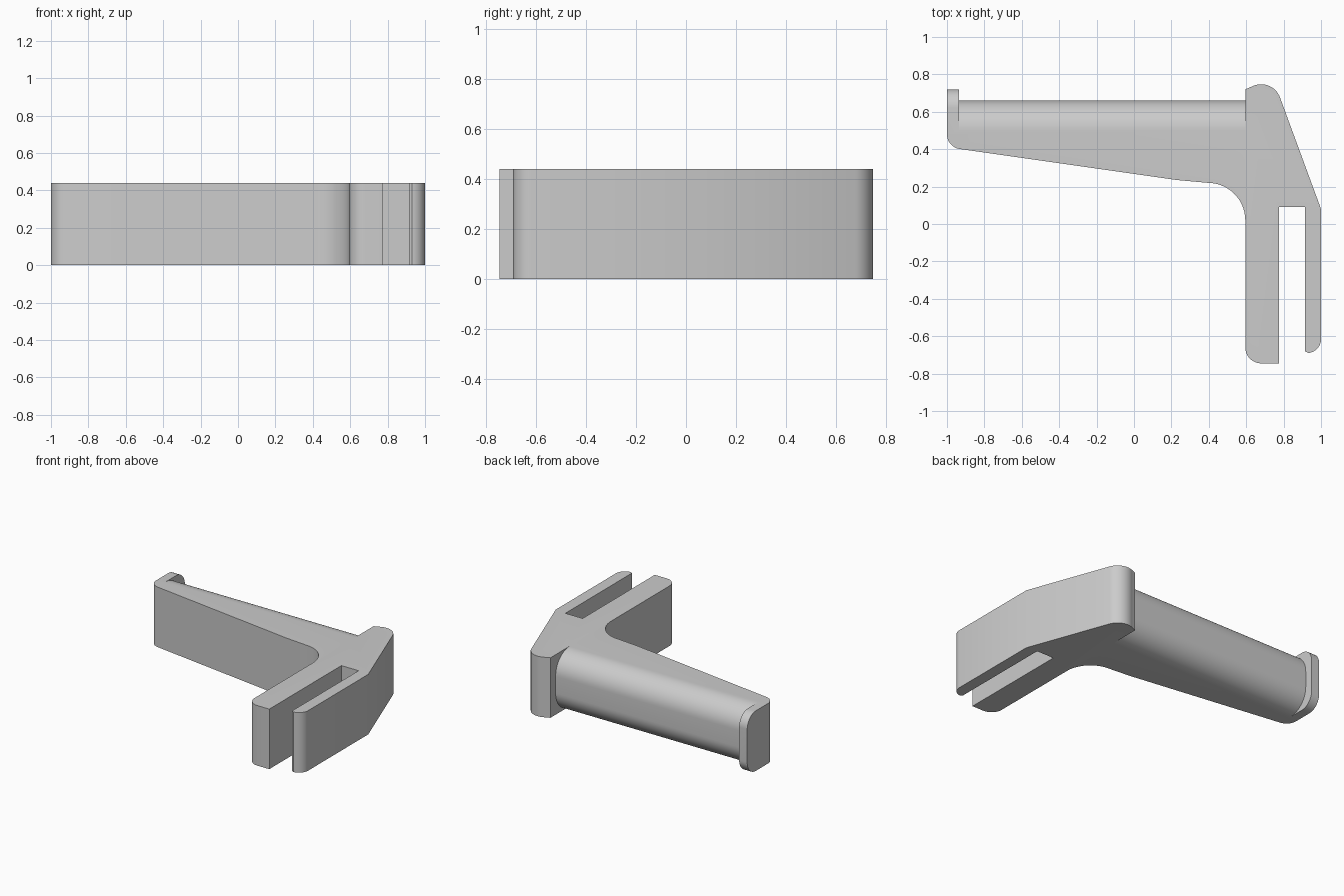
import bpy, bmesh, math
from mathutils import Vector

cube = bpy.data.objects.get("Cube")
if cube:
    bpy.data.objects.remove(cube, do_unlink=True)

HEIGHT = 0.44


def arc(cx, cy, r, start, end, steps=14):
    angles = [math.radians(start + (end - start) * i / steps) for i in range(steps + 1)]
    return [(cx + r * math.cos(a), cy + r * math.sin(a)) for a in angles]


def extrude(name, points, direction):
    """Solid made by sweeping a closed 3D profile along a direction."""
    bm = bmesh.new()
    face = bm.faces.new([bm.verts.new(p) for p in points])
    swept = bmesh.ops.extrude_face_region(bm, geom=[face])["geom"]
    bmesh.ops.translate(bm, vec=Vector(direction),
                        verts=[v for v in swept if isinstance(v, bmesh.types.BMVert)])
    bmesh.ops.recalc_face_normals(bm, faces=bm.faces)
    mesh = bpy.data.meshes.new(name)
    bm.to_mesh(mesh)
    bm.free()
    obj = bpy.data.objects.new(name, mesh)
    bpy.context.collection.objects.link(obj)
    return obj


def round_back(target, x0, x1, back, r):
    """Trim the target to a given back plane with rounded upper and lower edges."""
    inner = back - r
    profile = arc(inner, HEIGHT - r, r, 90, 0) + arc(inner, r, r, 0, -90)
    profile += [(inner, -0.1), (0.9, -0.1), (0.9, HEIGHT + 0.1), (inner, HEIGHT + 0.1)]
    cutter = extrude("edge_cutter", [(x0, y, z) for y, z in profile], (x1 - x0, 0, 0))
    cutter.hide_render = True
    mod = target.modifiers.new("round", "BOOLEAN")
    mod.operation = "DIFFERENCE"
    mod.solver = "EXACT"
    mod.object = cutter
    bpy.context.view_layer.objects.active = target
    bpy.ops.object.modifier_apply(modifier=mod.name)
    bpy.data.objects.remove(cutter, do_unlink=True)


# Plan outline: arm, inside fillet, thick prong, slot, thin prong, sloped head
outline = [(-1, 0.72)]
outline += arc(-0.92, 0.48, 0.08, 180, 262)
outline += [(0.23, 0.235)]
outline += arc(0.395, 0.02, 0.2, 90, 0)
outline += arc(0.68, -0.66, 0.085, 180, 270)
outline += [(0.775, -0.745), (0.775, 0.09), (0.915, 0.09), (0.915, -0.68)]
outline += arc(0.925, -0.615, 0.075, -85, 0)
outline += [(1, 0.08)]
outline += arc(0.68, 0.64, 0.107, 20, 110)
outline += [(0.595, 0.72)]
bracket = extrude("hook_bracket", [(x, y, 0) for x, y in outline], (0, 0, HEIGHT))

# Rounded resting bar between head and end lip, then the lip corners
round_back(bracket, -0.935, 0.595, 0.66, 0.16)
round_back(bracket, -1.1, -0.9, 0.72, 0.1)

# Single grey material
grey = bpy.data.materials.new("light_grey")
grey.use_nodes = True
colour = (0.6, 0.6, 0.6, 1)
grey.diffuse_color = colour
grey.node_tree.nodes["Principled BSDF"].inputs["Base Color"].default_value = colour
bracket.data.materials.clear()
bracket.data.materials.append(grey)

bpy.ops.object.select_all(action="DESELECT")
bracket.select_set(True)
bpy.context.view_layer.objects.active = bracket
bpy.ops.object.shade_smooth_by_angle(angle=math.radians(30))
